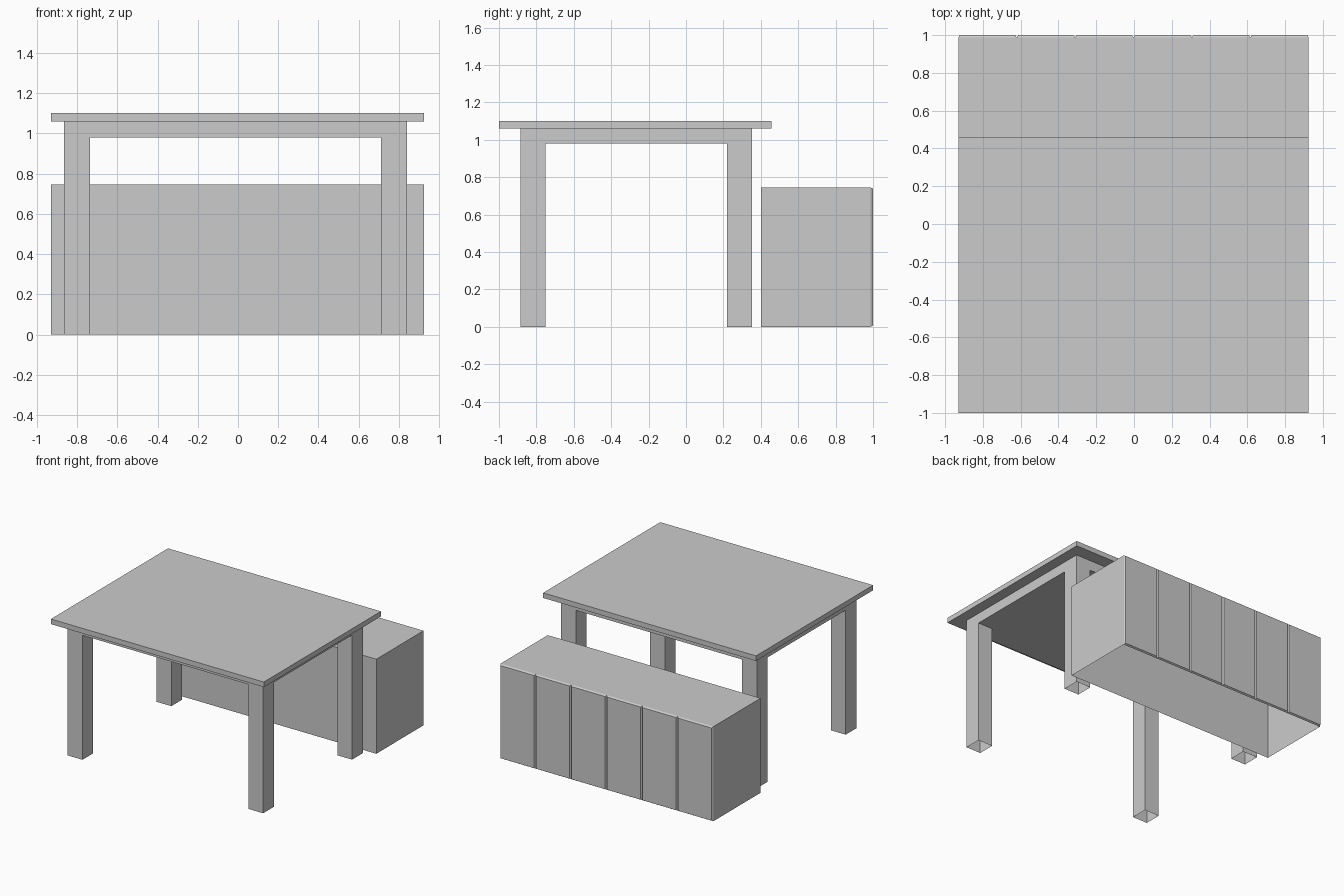
import bpy, bmesh

if "Cube" in bpy.data.objects:
    bpy.data.objects.remove(bpy.data.objects["Cube"])


def finish(name, bm):
    bmesh.ops.recalc_face_normals(bm, faces=bm.faces)
    mesh = bpy.data.meshes.new(name)
    bm.to_mesh(mesh)
    bm.free()
    obj = bpy.data.objects.new(name, mesh)
    bpy.context.collection.objects.link(obj)
    return obj


def prism(outline, z0, z1):
    """Closed prism from a flat outline."""
    bm = bmesh.new()
    base = bm.faces.new([bm.verts.new((x, y, z0)) for x, y in outline])
    ext = bmesh.ops.extrude_face_region(bm, geom=[base], use_keep_orig=True)
    for v in ext["geom"]:
        if isinstance(v, bmesh.types.BMVert):
            v.co.z = z1
    return bm


def box(x0, x1, y0, y1, z0, z1, open_bottom=False):
    bm = prism([(x0, y0), (x1, y0), (x1, y1), (x0, y1)], z0, z1)
    if open_bottom:
        low = [f for f in bm.faces if all(v.co.z < z0 + 1e-5 for v in f.verts)]
        bmesh.ops.delete(bm, geom=low, context="FACES_ONLY")
    return bm


# Table top
finish("table_top", box(-0.93, 0.925, -1.0, 0.457, 1.06, 1.10))

# Legs, open underneath
leg_x = {"left": (-0.865, -0.735), "right": (0.711, 0.84)}
leg_y = {"front": (-0.886, -0.752), "back": (0.22, 0.354)}
for side, (x0, x1) in leg_x.items():
    for end, (y0, y1) in leg_y.items():
        finish(f"{end}_{side}_leg", box(x0, x1, y0, y1, 0, 1.06, True))

# Under-top slab fitted between the legs, flush with their outer faces
(xa, xb), (xc, xd) = leg_x.values()
(ya, yb), (yc, yd) = leg_y.values()
finish("apron", prism([(xb, ya), (xc, ya), (xc, yb), (xd, yb), (xd, yc), (xc, yc),
                       (xc, yd), (xb, yd), (xb, yc), (xa, yc), (xa, yb), (xb, yb)],
                      0.98, 1.06))

# Cabinet, open underneath, with six bevelled doors on the back
X0, X1, DOORS = -0.93, 0.925, 6
bm = box(X0, X1, 0.40, 0.987, 0, 0.745, True)
for i in range(1, DOORS):
    bmesh.ops.bisect_plane(bm, geom=bm.verts[:] + bm.edges[:] + bm.faces[:],
                           plane_co=(X0 + (X1 - X0) * i / DOORS, 0, 0),
                           plane_no=(1, 0, 0))
bmesh.ops.recalc_face_normals(bm, faces=bm.faces)
bm.normal_update()
doors = [f for f in bm.faces if f.calc_center_median().y > 0.98]
for f in doors:
    if f.normal.y < 0:
        f.normal_flip()
bmesh.ops.inset_individual(bm, faces=doors, thickness=0.011, depth=0.013)
finish("cabinet", bm)
